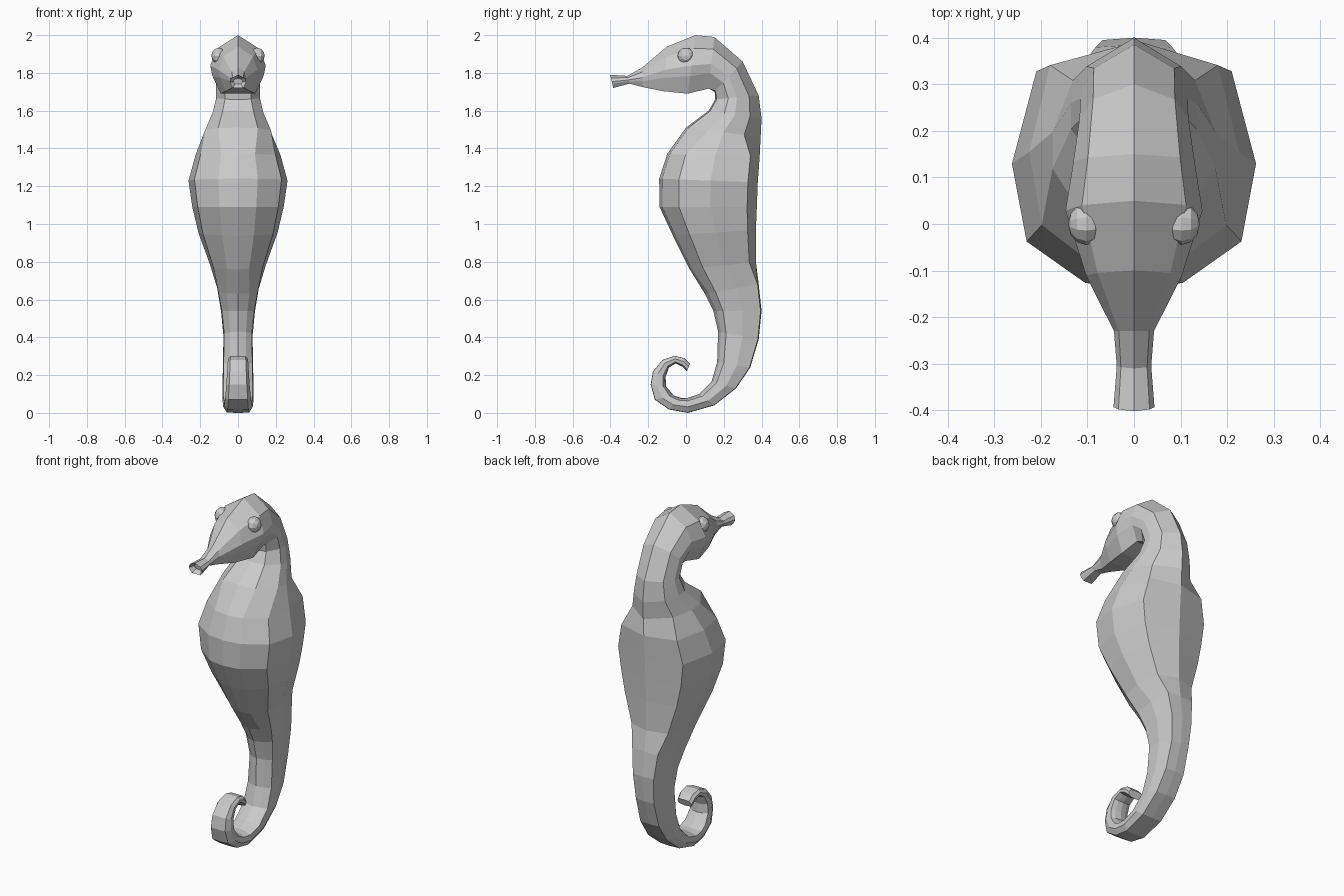
import bpy, bmesh, math
from mathutils import Vector

# Half cross-sections from front ridge to back ridge: (share of half width, share of depth)
TAIL_SHAPE = [(0, 0), (.55, .07), (.95, .2), (1, .6), (.75, .98), (0, 1)]
TRUNK_SHAPE = [(0, 0), (.4, .03), (.88, .2), (1, .52), (.8, .9), (0, 1)]
NECK_SHAPE = [(0, 0), (.6, .03), (1, .3), (1, .5), (.75, .78), (0, 1)]
HEAD_SHAPE = [(0, 0), (.62, 0), (.92, .3), (1, .48), (.76, .77), (0, 1)]

# Rings: front y, front z, back y, back z, half width
TAIL = [
    (.005, .22, .02, .26, .045), (-.02, .245, -.01, .29, .05),
    (-.055, .262, -.06, .302, .052), (-.09, .24, -.125, .28, .055),
    (-.108, .19, -.175, .22, .058), (-.105, .14, -.187, .15, .062),
    (-.065, .092, -.165, .07, .068), (-.03, .08, -.09, .018, .073),
    (.01, .08, .01, 0, .078), (.07, .10, .15, .04, .082),
    (.135, .165, .265, .13, .082), (.165, .27, .34, .24, .08),
    (.17, .43, .385, .39, .077), (.145, .54, .40, .54, .09),
    (.10, .63, .385, .68, .11),
]
TRUNK = [
    (.02, .76, .37, .80, .147), (-.07, .94, .37, .97, .21),
    (-.14, 1.09, .375, 1.09, .242), (-.142, 1.24, .38, 1.22, .262),
    (-.10, 1.37, .39, 1.36, .225),
]
NECK = [
    (0, 1.51, .395, 1.46, .175), (.12, 1.60, .40, 1.56, .135),
    (.155, 1.66, .385, 1.68, .115), (.152, 1.70, .30, 1.86, .117),
]
HEAD = [
    (.12, 1.717, .15, 1.99, .13), (.01, 1.69, .05, 2.0, .147),
    (-.12, 1.703, -.10, 1.94, .103), (-.23, 1.725, -.23, 1.83, .043),
    (-.30, 1.743, -.31, 1.784, .037), (-.385, 1.72, -.402, 1.79, .044),
    (-.365, 1.74, -.37, 1.772, .025),
]


def ring_points(ring, shape):
    front, back, w = Vector((0, *ring[:2])), Vector((0, *ring[2:4])), ring[4]
    half = [front.lerp(back, t) + Vector((s * w, 0, 0)) for s, t in shape]
    mirrored = [Vector((-p.x, p.y, p.z)) for p in reversed(half[1:-1])]
    return half + mirrored


def finish(bm, name):
    bmesh.ops.recalc_face_normals(bm, faces=bm.faces[:])
    mesh = bpy.data.meshes.new(name)
    bm.to_mesh(mesh)
    bm.free()
    ob = bpy.data.objects.new(name, mesh)
    bpy.context.collection.objects.link(ob)
    return ob


# Body: one faceted skin from tail tip to snout
bm = bmesh.new()
loops = []
for rings, shape in ((TAIL, TAIL_SHAPE), (TRUNK, TRUNK_SHAPE),
                     (NECK, NECK_SHAPE), (HEAD, HEAD_SHAPE)):
    for ring in rings:
        loops.append([bm.verts.new(p) for p in ring_points(ring, shape)])
n = len(loops[0])
for a, b in zip(loops, loops[1:]):
    for i in range(n):
        j = (i + 1) % n
        bm.faces.new((a[i], a[j], b[j], b[i]))
bm.faces.new(loops[0])
bm.faces.new(loops[-1])
finish(bm, "seahorse_body")

# Eyes: low-poly balls set into the sides of the head
for side, label in ((-1, "left"), (1, "right")):
    bpy.ops.mesh.primitive_uv_sphere_add(
        segments=10, ring_count=6, radius=.045,
        location=(side * .103, 0, 1.89), rotation=(0, math.pi / 2, 0))
    eye = bpy.context.object
    eye.name = label + "_eye"
    eye.scale = (1, 1, .85)
